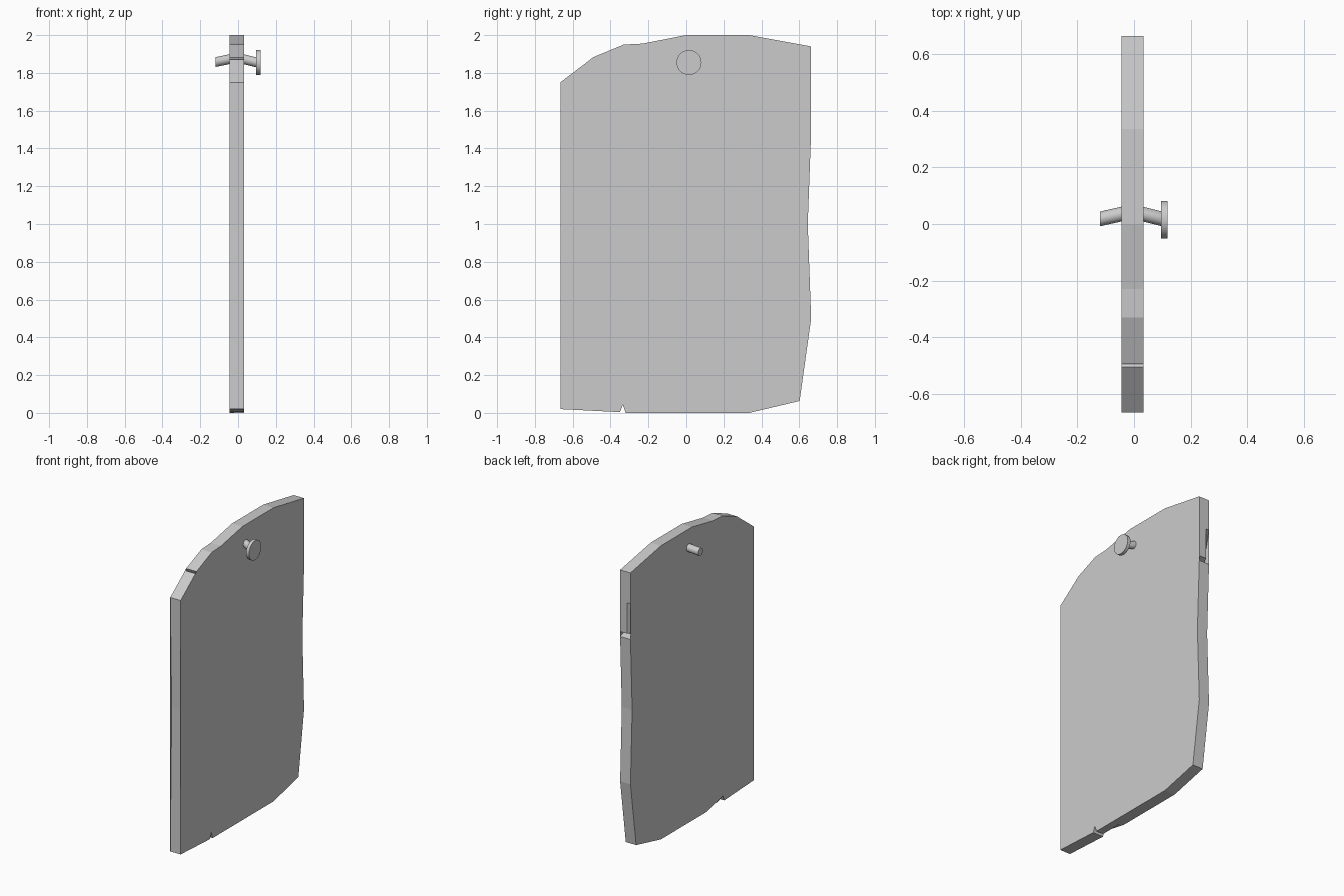
import bpy, bmesh, math

if "Cube" in bpy.data.objects:
    bpy.data.objects.remove(bpy.data.objects["Cube"])


def loft(name, rings):
    """Join equal-length point rings into a closed solid."""
    bm = bmesh.new()
    loops = [[bm.verts.new(p) for p in ring] for ring in rings]
    n = len(loops[0])
    for a, b in zip(loops, loops[1:]):
        for i in range(n):
            j = (i + 1) % n
            bm.faces.new((a[i], a[j], b[j], b[i]))
    caps = [bm.faces.new(loops[0][::-1]), bm.faces.new(loops[-1])]
    bmesh.ops.triangulate(bm, faces=[f for f in caps if n > 20])
    bmesh.ops.recalc_face_normals(bm, faces=bm.faces)
    mesh = bpy.data.meshes.new(name)
    bm.to_mesh(mesh)
    bm.free()
    ob = bpy.data.objects.new(name, mesh)
    bpy.context.collection.objects.link(ob)
    return ob


def circle(x, y, z, r, n):
    return [(x, y + r * math.cos(2 * math.pi * i / n),
             z + r * math.sin(2 * math.pi * i / n)) for i in range(n)]


def smooth(ob):
    bpy.ops.object.select_all(action='DESELECT')
    ob.select_set(True)
    bpy.context.view_layer.objects.active = ob
    bpy.ops.object.shade_smooth_by_angle(angle=math.radians(35))


# Worn sheet outline (y, z), with torn notches
outline = [(-0.665, 1.75), (-0.505, 1.872), (-0.485, 1.862), (-0.494, 1.882),
           (-0.33, 1.95), (-0.23, 1.955), (0, 2), (0.335, 2), (0.663, 1.94),
           (0.663, 1.73), (0.663, 1.52), (0.61, 1.505), (0.663, 1.487),
           (0.645, 1.0), (0.663, 0.5), (0.602, 0.063), (0.335, 0),
           (-0.15, 0), (-0.32, 0), (-0.335, 0.043), (-0.35, 0.004),
           (-0.665, 0.02), (-0.65, 1.0)]

# Two notch lips are chipped away on the back layer
chipped = list(outline)
chipped[10] = (0.617, 1.52)
chipped[18] = (-0.32, 0.033)
layers = [(0.033, outline), (-0.02, outline), (-0.045, chipped)]
loft("board", [[(x, y, z) for y, z in pts] for x, pts in layers])

# Bent nail shaft and its flat head
shaft = loft("nail_shaft", [circle(-0.12, 0.018, 1.857, 0.026, 24),
                            circle(-0.005, 0.044, 1.881, 0.026, 24),
                            circle(0.1, 0.018, 1.855, 0.026, 24)])
head = loft("nail_head", [circle(0.096, 0.015, 1.855, 0.066, 32),
                          circle(0.118, 0.015, 1.855, 0.066, 32)])
smooth(shaft)
smooth(head)
